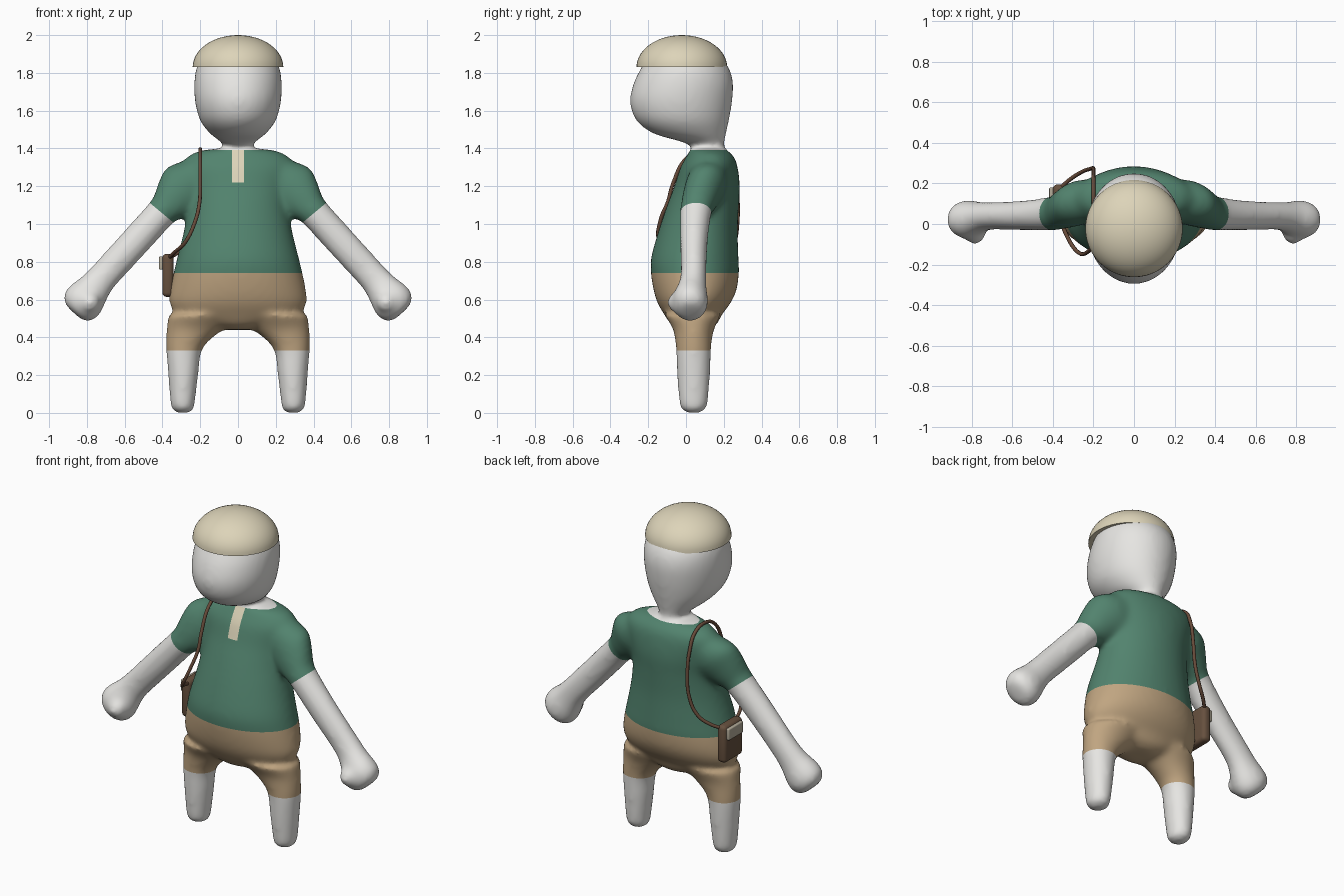
import bpy
import bmesh
import math
from mathutils import Vector

cube = bpy.data.objects.get("Cube")
if cube:
    bpy.data.objects.remove(cube)


def make_material(name, red, green, blue):
    """One flat material from display values, converted to linear."""
    colour = [((c / 255 + 0.055) / 1.055) ** 2.4 for c in (red, green, blue)] + [1]
    mat = bpy.data.materials.new(name)
    mat.use_nodes = True
    mat.diffuse_color = colour
    mat.node_tree.nodes["Principled BSDF"].inputs["Base Color"].default_value = colour
    return mat


skin = make_material("pale grey skin", 230, 229, 226)
shirt = make_material("green shirt", 82, 131, 110)
shorts = make_material("tan shorts", 192, 165, 129)
cream = make_material("cream cloth", 221, 212, 185)
strap_brown = make_material("strap brown", 104, 75, 58)
bag_brown = make_material("bag brown", 102, 80, 62)
clasp_grey = make_material("clasp grey beige", 178, 170, 152)

X, Y = Vector((1, 0, 0)), Vector((0, 1, 0))


def eased(rings, steps=4):
    """Insert Catmull-Rom rings so that the outline flows."""
    rows = [Vector(r) for r in rings]
    rows = [rows[0]] + rows + [rows[-1]]
    result = []
    for a, b, c, d in zip(rows, rows[1:], rows[2:], rows[3:]):
        for i in range(steps):
            t = i / steps
            result.append(b + (c - a) * t / 2 + (a * 2 - b * 5 + c * 4 - d) * t ** 2 / 2
                          + (b * 3 - a - c * 3 + d) * t ** 3 / 2)
    return result + [rows[-1]]


def loft(bm, rings, u, v, sides=40):
    """Closed tube through elliptical rings of (x, y, z, radius u, radius v)."""
    loops = []
    for x, y, z, ru, rv in rings:
        loop = []
        for i in range(sides):
            a = math.tau * i / sides
            point = Vector((x, y, z)) + u * ru * math.cos(a) + v * rv * math.sin(a)
            loop.append(bm.verts.new(point))
        loops.append(loop)
    for low, high in zip(loops, loops[1:]):
        for i in range(sides):
            j = (i + 1) % sides
            bm.faces.new((low[i], low[j], high[j], high[i]))
    bm.faces.new(loops[0])
    bm.faces.new(loops[-1])


def upright(profile):
    """Turn (z, half width, front y, back y) rows into upright rings."""
    return [(0, (f + b) / 2, z, w, (b - f) / 2) for z, w, f, b in profile]


def new_object(name, bm, *mats):
    bmesh.ops.recalc_face_normals(bm, faces=bm.faces)
    mesh = bpy.data.meshes.new(name)
    bm.to_mesh(mesh)
    bm.free()
    obj = bpy.data.objects.new(name, mesh)
    bpy.context.collection.objects.link(obj)
    for mat in mats:
        mesh.materials.append(mat)
    return obj


# Body volumes, fused into one soft skin
body_bm = bmesh.new()

torso = [
    (0.44, 0.08, -0.03, 0.12), (0.47, 0.2, -0.08, 0.165),
    (0.52, 0.32, -0.115, 0.19), (0.58, 0.363, -0.15, 0.235),
    (0.65, 0.36, -0.172, 0.268), (0.74, 0.342, -0.186, 0.28),
    (0.82, 0.323, -0.185, 0.278), (0.96, 0.288, -0.147, 0.274),
    (1.1, 0.266, -0.1, 0.28), (1.2, 0.275, -0.062, 0.285),
    (1.3, 0.3, -0.03, 0.274), (1.355, 0.27, 0, 0.255),
    (1.388, 0.2, 0.02, 0.22), (1.4, 0.09, 0.035, 0.205),
]
loft(body_bm, eased(upright(torso)), X, Y)

head = [
    (1.36, 0.09, 0.03, 0.2), (1.41, 0.073, 0.03, 0.2),
    (1.44, 0.1, -0.04, 0.205), (1.48, 0.15, -0.175, 0.213),
    (1.55, 0.202, -0.265, 0.228), (1.65, 0.228, -0.297, 0.245),
    (1.75, 0.232, -0.276, 0.25), (1.83, 0.219, -0.236, 0.226),
    (1.9, 0.185, -0.2, 0.17),
]
loft(body_bm, eased(upright(head)), X, Y)

leg = [
    (0.29, 0.04, 0, 0.035, 0.035), (0.292, 0.04, 0.02, 0.06, 0.066),
    (0.293, 0.04, 0.06, 0.066, 0.077), (0.29, 0.04, 0.2, 0.08, 0.088),
    (0.286, 0.04, 0.33, 0.094, 0.093), (0.256, 0.04, 0.4, 0.124, 0.1),
    (0.222, 0.04, 0.45, 0.156, 0.112), (0.19, 0.035, 0.52, 0.18, 0.15),
]
arm = [
    (0.2, 0.12, 1.27, 0.1, 0.1), (0.27, 0.105, 1.2, 0.146, 0.11),
    (0.33, 0.08, 1.14, 0.122, 0.1), (0.365, 0.065, 1.1, 0.1, 0.092),
    (0.405, 0.052, 1.06, 0.083, 0.084), (0.55, 0.042, 0.9, 0.082, 0.073),
    (0.71, 0.04, 0.725, 0.081, 0.069), (0.765, 0.03, 0.655, 0.092, 0.08),
    (0.805, 0.022, 0.605, 0.108, 0.094), (0.838, 0.022, 0.568, 0.107, 0.092),
    (0.863, 0.022, 0.54, 0.082, 0.07), (0.87, 0.022, 0.53, 0.04, 0.035),
]
for side in (1, -1):
    across = Vector((0.74 * side, 0, 0.68))
    for limb, u in ((leg, X), (arm, across)):
        loft(body_bm, eased([(side * x, y, z, a, b) for x, y, z, a, b in limb]), u, Y)
    thumb = bmesh.ops.create_icosphere(body_bm, subdivisions=3, radius=0.056)["verts"]
    bmesh.ops.translate(body_bm, verts=thumb, vec=(0.785 * side, -0.045, 0.585))

body = new_object("body", body_bm)
remesh = body.modifiers.new("fuse", "REMESH")
remesh.mode = "VOXEL"
remesh.voxel_size = 0.014
smooth = body.modifiers.new("soften", "SMOOTH")
smooth.factor = 0.5
smooth.iterations = 20
graph = bpy.context.evaluated_depsgraph_get()
fused = bpy.data.meshes.new_from_object(body.evaluated_get(graph))
body.modifiers.clear()
body.data = fused

# Clothing slots, in the order of the indices below
SKIN, SHIRT, SHORTS, PLACKET = range(4)
fused.materials.clear()
for mat in (skin, shirt, shorts, cream):
    fused.materials.append(mat)

# Cut clean clothing borders, then colour the faces between them
HEM, WAIST, COLLAR, PLACKET_LOW, PLACKET_HALF = 0.33, 0.74, 1.392, 1.22, 0.032
CUFF = Vector((0.405, 0, 1.06))
CUFF_DIR = Vector((0.64, 0, -0.77))

bm = bmesh.new()
bm.from_mesh(fused)
cuts = [((0, 0, z), (0, 0, 1)) for z in (HEM, WAIST, COLLAR, PLACKET_LOW)]
for side in (1, -1):
    cuts.append(((PLACKET_HALF * side, 0, 0), (1, 0, 0)))
    cuts.append(((CUFF.x * side, 0, CUFF.z), (CUFF_DIR.x * side, 0, CUFF_DIR.z)))
for point, normal in cuts:
    everything = bm.verts[:] + bm.edges[:] + bm.faces[:]
    bmesh.ops.bisect_plane(bm, geom=everything, dist=0.0005, plane_co=point, plane_no=normal)

for face in bm.faces:
    face.smooth = True
    c = face.calc_center_median()
    mirrored = Vector((abs(c.x), 0, c.z))
    on_arm = mirrored.x > 0.31 + (1.05 - c.z) * 0.35
    bare_arm = on_arm and (mirrored - CUFF).dot(CUFF_DIR) > 0
    if bare_arm or c.z < HEM or c.z > COLLAR:
        face.material_index = SKIN
    elif c.z < WAIST:
        face.material_index = SHORTS
    elif c.z > PLACKET_LOW and mirrored.x < PLACKET_HALF and c.y < 0.1:
        face.material_index = PLACKET
    else:
        face.material_index = SHIRT
bm.to_mesh(fused)
bm.free()

# Domed cap with a flat underside
cap_bm = bmesh.new()
dome = []
for i in range(15):
    a = math.pi / 2 * i / 14.2
    r = 0.24 * math.cos(a)
    dome.append((0, -0.022, 1.83 + 0.17 * math.sin(a), r, r))
loft(cap_bm, dome, X, Y, 48)
cap = new_object("cap", cap_bm, cream)


def rounded_box(name, centre, size, bevel, mat):
    box_bm = bmesh.new()
    bmesh.ops.create_cube(box_bm, size=1)
    bmesh.ops.scale(box_bm, vec=size, verts=box_bm.verts)
    bmesh.ops.translate(box_bm, vec=centre, verts=box_bm.verts)
    bmesh.ops.bevel(box_bm, geom=box_bm.edges[:], offset=bevel, segments=4,
                    profile=0.5, affect="EDGES")
    return new_object(name, box_bm, mat)


# Shoulder bag with its clasp
bag = rounded_box("bag", (-0.371, 0.105, 0.728), (0.06, 0.18, 0.228), 0.024, bag_brown)
clasp = rounded_box("bag_clasp", (-0.407, 0.11, 0.793), (0.022, 0.14, 0.07), 0.007, clasp_grey)

# Strap looping over the right shoulder
path = [
    (-0.365, 0.04, 0.82), (-0.335, -0.05, 0.85), (-0.275, -0.14, 0.91),
    (-0.225, -0.135, 1.02), (-0.203, -0.095, 1.12), (-0.2, -0.07, 1.21),
    (-0.2, 0.005, 1.35), (-0.2, 0.1, 1.395), (-0.2, 0.2, 1.37),
    (-0.2, 0.25, 1.28), (-0.2, 0.272, 1.15), (-0.215, 0.272, 1),
    (-0.26, 0.255, 0.9), (-0.315, 0.22, 0.85), (-0.365, 0.175, 0.82),
]
curve = bpy.data.curves.new("bag_strap", "CURVE")
curve.dimensions = "3D"
curve.bevel_depth = 0.01
curve.bevel_resolution = 2
curve.resolution_u = 6
spline = curve.splines.new("BEZIER")
spline.bezier_points.add(len(path) - 1)
for knot, co in zip(spline.bezier_points, path):
    knot.co = co
    knot.handle_left_type = knot.handle_right_type = "AUTO"
curve.materials.append(strap_brown)
strap = bpy.data.objects.new("bag_strap", curve)
bpy.context.collection.objects.link(strap)

# Soft shading with crisp rims
bpy.ops.object.select_all(action="DESELECT")
for obj in (cap, bag, clasp):
    obj.select_set(True)
bpy.context.view_layer.objects.active = cap
bpy.ops.object.shade_smooth_by_angle(angle=math.radians(40))
